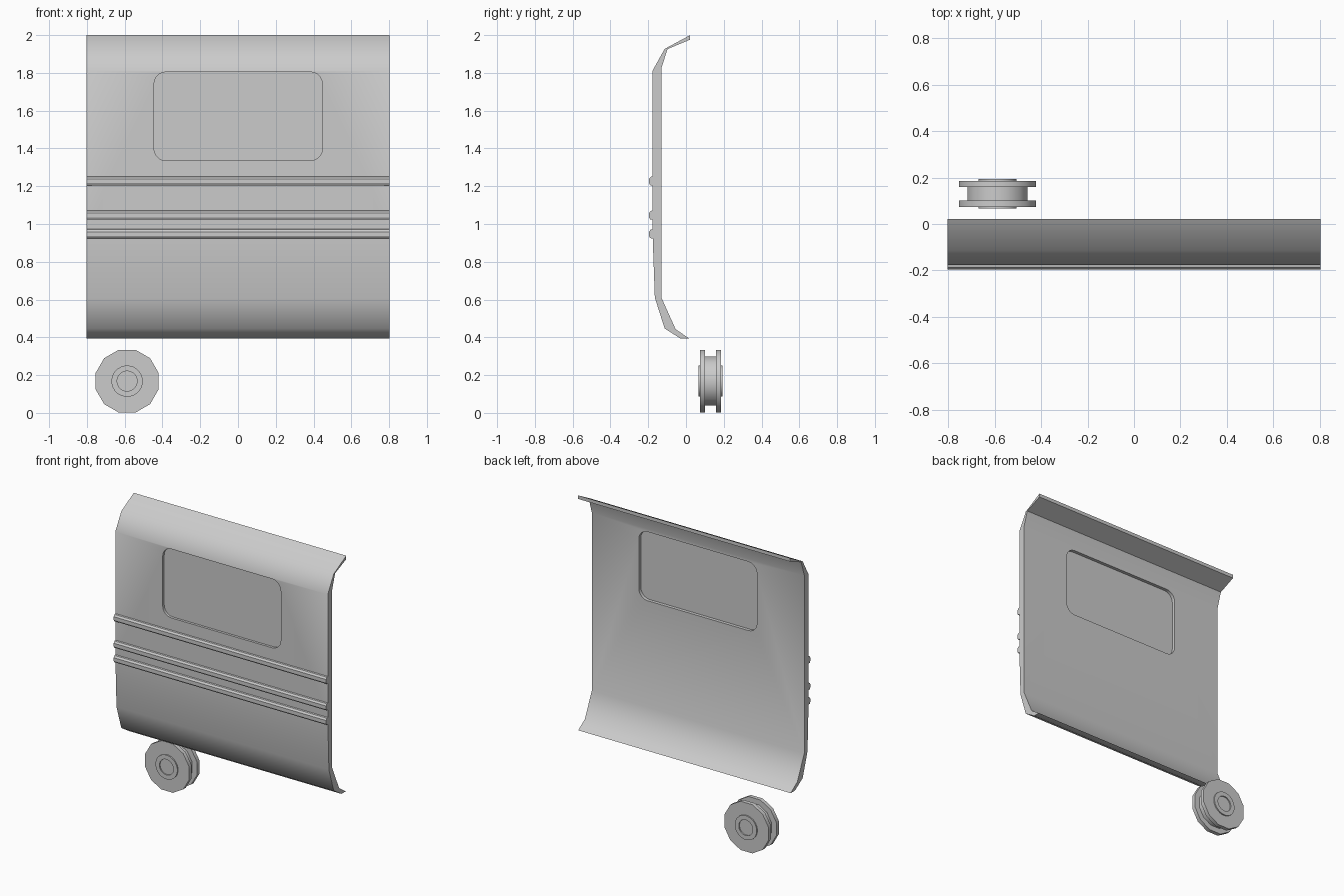
import bpy, bmesh, math

if "Cube" in bpy.data.objects:
    bpy.data.objects.remove(bpy.data.objects["Cube"])

W = 0.802


def make_object(name, bm, angle=40):
    bmesh.ops.recalc_face_normals(bm, faces=bm.faces)
    me = bpy.data.meshes.new(name)
    bm.to_mesh(me)
    bm.free()
    ob = bpy.data.objects.new(name, me)
    bpy.context.collection.objects.link(ob)
    bpy.ops.object.select_all(action='DESELECT')
    ob.select_set(True)
    bpy.context.view_layer.objects.active = ob
    if angle:
        bpy.ops.object.shade_smooth_by_angle(angle=math.radians(angle))
    return ob


def extrude(name, points, direction, angle=40):
    """Extrude a closed outline along a vector."""
    bm = bmesh.new()
    face = bm.faces.new([bm.verts.new(p) for p in points])
    ext = bmesh.ops.extrude_face_region(bm, geom=[face])
    bmesh.ops.translate(bm, vec=direction,
                        verts=[v for v in ext['geom'] if isinstance(v, bmesh.types.BMVert)])
    return make_object(name, bm, angle)


def lathe(name, profile, center, sides, angle=30):
    """Closed solid turned around the y axis, profile is (radius, y)."""
    bm = bmesh.new()
    rings = []
    for r, y in profile:
        rings.append([bm.verts.new((center[0] + r * math.cos(math.tau * (i + .5) / sides), y,
                                    center[1] + r * math.sin(math.tau * (i + .5) / sides)))
                      for i in range(sides)])
    for a, b in zip(rings, rings[1:]):
        for i in range(sides):
            j = (i + 1) % sides
            bm.faces.new((a[i], a[j], b[j], b[i]))
    bm.faces.new(rings[0])
    bm.faces.new(rings[-1])
    return make_object(name, bm, angle)


def rounded_rect(x0, x1, z0, z1, r, y, steps=5):
    pts = []
    corners = [(x1 - r, z1 - r), (x0 + r, z1 - r), (x0 + r, z0 + r), (x1 - r, z0 + r)]
    for k, (cx, cz) in enumerate(corners):
        for i in range(steps + 1):
            a = math.pi / 2 * (k + i / steps)
            pts.append((cx + r * math.cos(a), y, cz + r * math.sin(a)))
    return pts


# Curved side wall, outer skin top to bottom then inner skin back up
outer = [(.022, 2.0), (-.113, 1.927), (-.177, 1.812), (-.177, .95),
         (-.165, .61), (-.113, .447), (-.03, .394), (.017, .394)]
inner = [(-.055, .443), (-.13, .61), (-.13, 1.825), (-.098, 1.926), (.022, 1.976)]
wall = extrude("side_wall", [(-W, y, z) for y, z in outer + inner], (2 * W, 0, 0), 0)

# Window opening cut through the wall
win = (-.445, .447, 1.335, 1.805, .065)
cutter = extrude("window_cutter", rounded_rect(*win, -.3), (0, .3, 0), 0)
cutter.hide_render = True
cutter.hide_viewport = True
cut = wall.modifiers.new("window", 'BOOLEAN')
cut.object = cutter
cut.operation = 'DIFFERENCE'
cut.solver = 'EXACT'
bpy.context.view_layer.update()
me = bpy.data.meshes.new_from_object(wall.evaluated_get(bpy.context.evaluated_depsgraph_get()))
wall.modifiers.clear()
wall.data = me
bpy.data.objects.remove(cutter)
bpy.ops.object.select_all(action='DESELECT')
wall.select_set(True)
bpy.context.view_layer.objects.active = wall
bpy.ops.object.shade_smooth_by_angle(angle=math.radians(40))

# Window pane set inside the opening
extrude("window_pane", rounded_rect(*win, -.160), (0, .008, 0))

# Raised trim strips
for i, z in enumerate((1.228, 1.047, .948)):
    strip = [(-.17, .026), (-.187, .022), (-.196, .010), (-.196, -.012), (-.189, -.023), (-.17, -.025)]
    extrude(f"trim_strip_{i + 1}", [(-W, y, z + dz) for y, dz in strip], (2 * W, 0, 0), 25)

# Flanged wheel
C = (-.587, .168)
lathe("wheel", [(.172, .074), (.172, .101), (.134, .101), (.134, .159), (.172, .159), (.172, .186)],
      C, 12, 35)

# Hub with a shallow dish on both faces
lathe("wheel_hub", [(.053, .08), (.053, .066), (.083, .066), (.083, .194), (.053, .194), (.053, .18)],
      C, 24)
